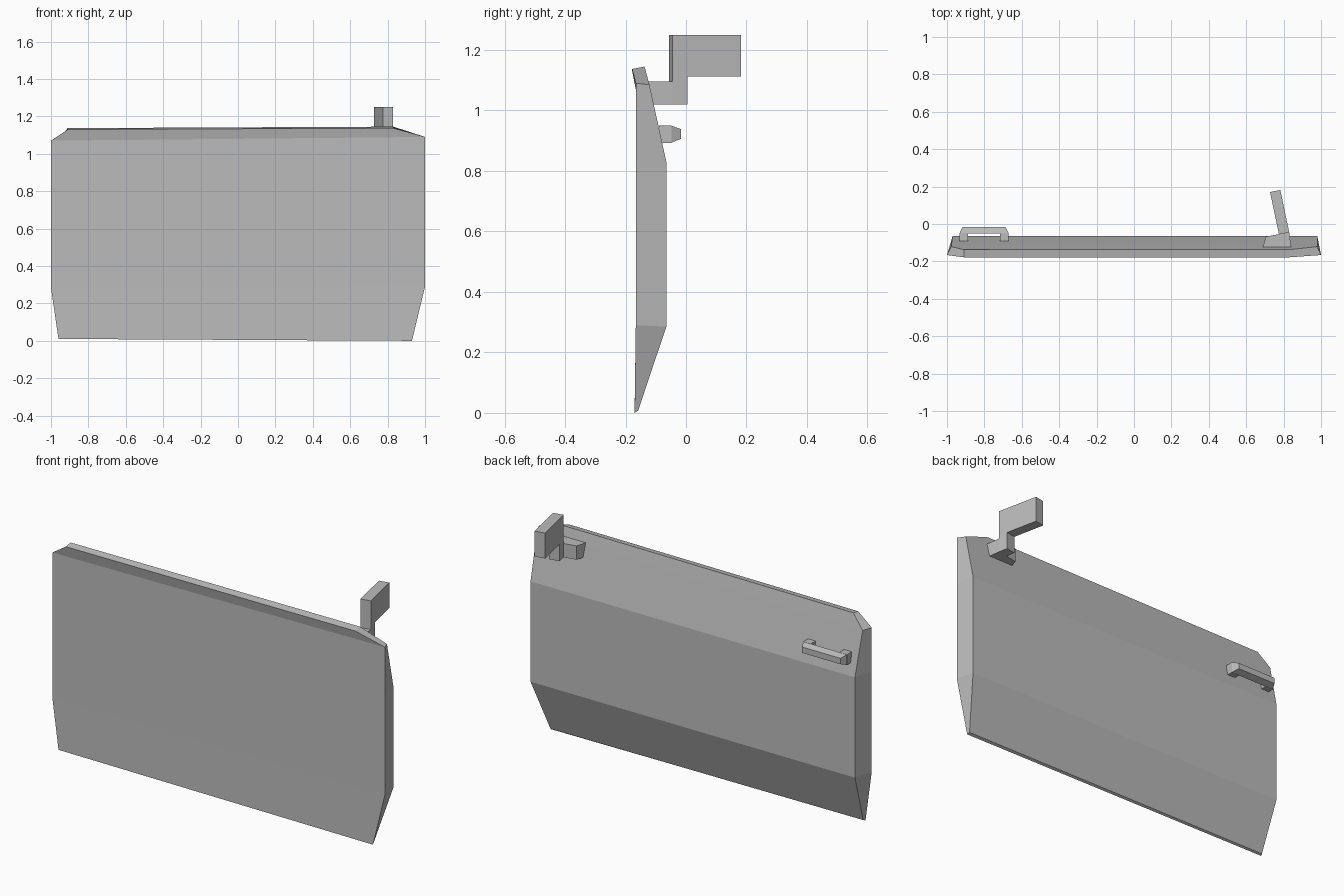
import bpy
import bmesh

cube = bpy.data.objects.get("Cube")
if cube:
    bpy.data.objects.remove(cube, do_unlink=True)

GREY = (0.5, 0.5, 0.5, 1)
grey = bpy.data.materials.new("plain grey")
grey.use_nodes = True
grey.diffuse_color = GREY
grey.node_tree.nodes["Principled BSDF"].inputs["Base Color"].default_value = GREY


def finish(name, bm):
    """Turn a bmesh into a flat shaded object."""
    bmesh.ops.remove_doubles(bm, verts=bm.verts, dist=0.0001)
    bmesh.ops.recalc_face_normals(bm, faces=bm.faces)
    mesh = bpy.data.meshes.new(name)
    bm.to_mesh(mesh)
    bm.free()
    mesh.materials.append(grey)
    obj = bpy.data.objects.new(name, mesh)
    bpy.context.collection.objects.link(obj)
    return obj


def loft(name, rings):
    """Skin a stack of matching rings and cap both ends."""
    bm = bmesh.new()
    loops = [[bm.verts.new(p) for p in ring] for ring in rings]
    n = len(loops[0])
    for a, b in zip(loops, loops[1:]):
        for i in range(n):
            j = (i + 1) % n
            bm.faces.new((a[i], a[j], b[j], b[i]))
    bm.faces.new(loops[0])
    bm.faces.new(loops[-1])
    return finish(name, bm)


def prism(name, outline, z0, z1):
    """Extrude a plan outline between two heights."""
    return loft(name, [[(x, y, z) for x, y in outline] for z in (z0, z1)])


def door_ring(inner, outer):
    """Section of the door: (left x, left z, right x, right z, y) per side."""
    (a, az, b, bz, y), (c, cz, d, dz, v) = inner, outer
    return [(a, y, az), (b, y, bz), (d, v, dz), (c, v, cz)]


# Door panel: flat inside, bevelled outside, overhanging top lip
loft("door_panel", [
    door_ring((-0.96, 0.01, 0.93, 0.0, -0.17), (-0.955, 0.015, 0.925, 0.008, -0.158)),
    door_ring((-1, 0.285, 1, 0.29, -0.166), (-0.97, 0.285, 0.98, 0.285, -0.065)),
    door_ring((-1, 0.83, 1, 0.83, -0.166), (-0.97, 0.83, 0.98, 0.83, -0.065)),
    door_ring((-1, 1.07, 1, 1.09, -0.166), (-0.977, 1.065, 0.98, 1.085, -0.121)),
    door_ring((-0.91, 1.13, 0.83, 1.137, -0.178), (-0.91, 1.137, 0.83, 1.145, -0.137)),
])

# Door handle: two legs and a tapered grip
for side, x0, x1 in (("rear", -0.933, -0.887), ("front", -0.716, -0.67)):
    prism("handle_leg_" + side,
          [(x0, -0.09), (x1, -0.09), (x1, -0.048), (x0, -0.048)], 0.893, 0.95)


def grip_ring(x0, x1, z0, z1, y):
    return [(x0, y, z0), (x1, y, z0), (x1, y, z1), (x0, y, z1)]


loft("handle_grip", [grip_ring(-0.933, -0.67, 0.893, 0.95, -0.05),
                     grip_ring(-0.917, -0.687, 0.906, 0.938, -0.016)])

# Mirror foot, wedged into the top of the door
prism("mirror_foot", [(0.685, -0.14), (0.843, -0.14), (0.83, -0.045), (0.705, -0.067)],
      1.02, 1.095)

# Mirror arm and head: stepped side profile, slanting inward to the back
profile = [(-0.05, 1.02), (0, 1.02), (0, 1.112), (0.177, 1.112), (0.177, 1.25), (-0.05, 1.25)]
rings = []
for x, shift in ((0.775, -0.006), (0.83, 0.005)):
    rings.append([(x - 0.21 * (y + 0.05), y + shift, z) for y, z in profile])
loft("mirror_head", rings)
